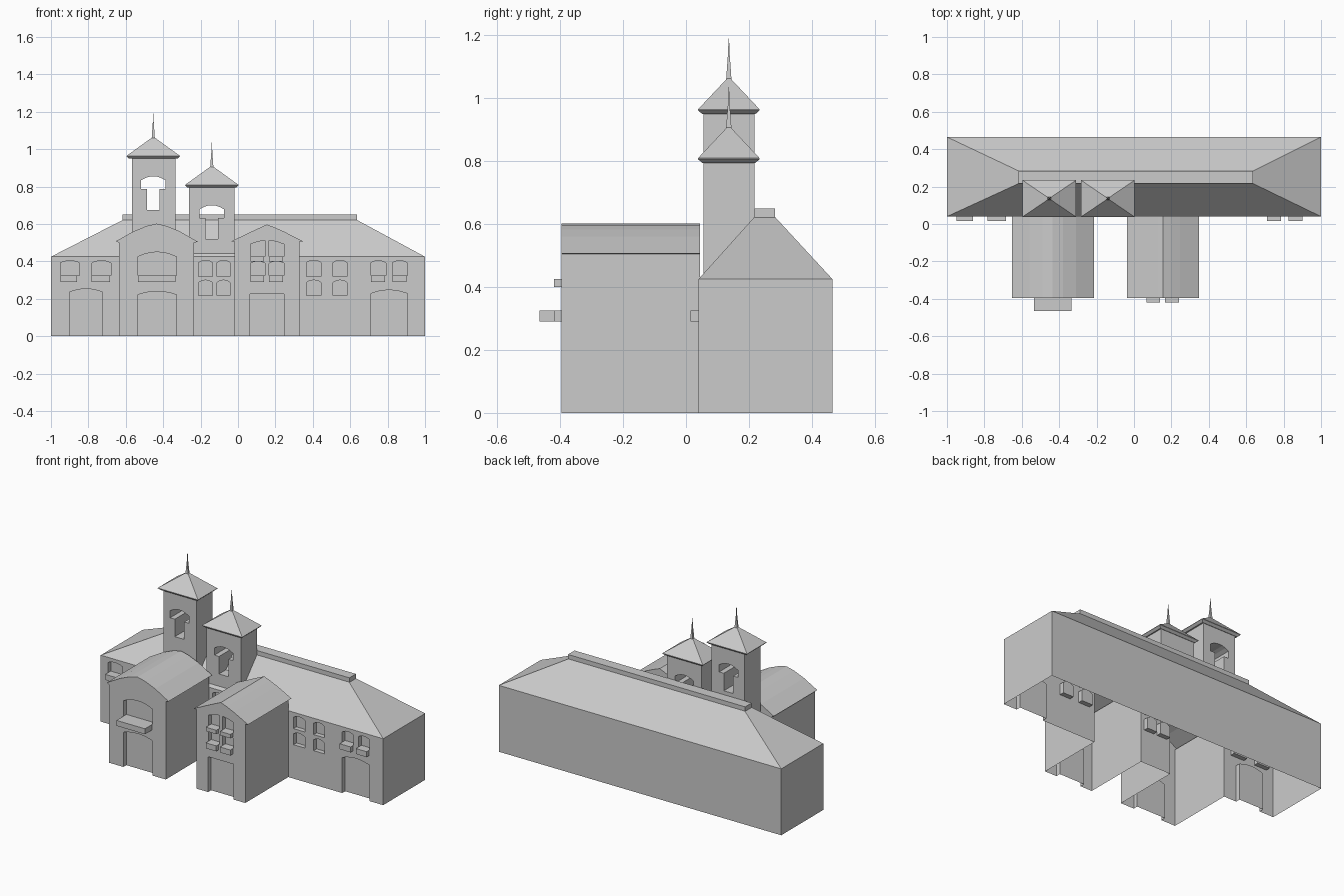
import bpy, bmesh, math

if "Cube" in bpy.data.objects:
    bpy.data.objects.remove(bpy.data.objects["Cube"])

mat = bpy.data.materials.new("stone_grey")
mat.diffuse_color = (0.6, 0.6, 0.6, 1)
mat.use_nodes = True
mat.node_tree.nodes["Principled BSDF"].inputs["Base Color"].default_value = mat.diffuse_color


def make(name, bm, material=True):
    bmesh.ops.recalc_face_normals(bm, faces=bm.faces[:])
    me = bpy.data.meshes.new(name)
    bm.to_mesh(me)
    bm.free()
    ob = bpy.data.objects.new(name, me)
    bpy.context.collection.objects.link(ob)
    if material:
        me.materials.append(mat)
    return ob


def add_prism(bm, pts, y0, y1):
    """Extrude an x-z outline from y0 to y1."""
    a = [bm.verts.new((x, y0, z)) for x, z in pts]
    b = [bm.verts.new((x, y1, z)) for x, z in pts]
    bm.faces.new(a)
    bm.faces.new(b[::-1])
    for i in range(len(pts)):
        j = (i + 1) % len(pts)
        bm.faces.new((a[i], b[i], b[j], a[j]))


def loft(bm, rings):
    """Stack of rectangles (x0, x1, y0, y1, z), capped at both ends."""
    loops = [[bm.verts.new(p) for p in ((x0, y0, z), (x1, y0, z), (x1, y1, z), (x0, y1, z))]
             for x0, x1, y0, y1, z in rings]
    bm.faces.new(loops[0][::-1])
    bm.faces.new(loops[-1])
    for a, b in zip(loops, loops[1:]):
        for i in range(4):
            j = (i + 1) % 4
            bm.faces.new((a[i], a[j], b[j], b[i]))


def box(name, x0, x1, y0, y1, z0, z1):
    bm = bmesh.new()
    loft(bm, [(x0, x1, y0, y1, z0), (x0, x1, y0, y1, z1)])
    return make(name, bm)


def arch(x0, x1, z0, zs, zt, n=6):
    """Opening outline with a shallow arched head from zs up to zt."""
    pts = [(x0, z0), (x1, z0)]
    for i in range(n + 1):
        t = i / n
        pts.append((x1 + (x0 - x1) * t, zs + (zt - zs) * (1 - (2 * t - 1) ** 2)))
    return pts


def boolean(ob, other, op):
    m = ob.modifiers.new("bool", 'BOOLEAN')
    m.operation, m.solver, m.object = op, 'EXACT', other
    dg = bpy.context.evaluated_depsgraph_get()
    me = bpy.data.meshes.new_from_object(ob.evaluated_get(dg))
    ob.modifiers.clear()
    ob.data = me
    bpy.data.objects.remove(other)


Y, YW, D = 0.04, -0.395, 0.03   # main facade, wing facade, recess depth

# Main hall with hipped roof
bm = bmesh.new()
loft(bm, [(-1, 1, Y, 0.465, 0), (-1, 1, Y, 0.465, 0.425), (-0.615, 0.635, 0.217, 0.283, 0.622)])
hall = make("hall", bm)
box("roof_ridge", -0.617, 0.637, 0.217, 0.283, 0.615, 0.65)

# Gabled wings with slight eaves
wings = {
    "left_wing": [(-0.636, 0), (-0.235, 0), (-0.235, 0.5), (-0.215, 0.505), (-0.31, 0.56),
                  (-0.38, 0.589), (-0.435, 0.602), (-0.49, 0.589), (-0.56, 0.56),
                  (-0.653, 0.508), (-0.636, 0.5)],
    "right_wing": [(-0.018, 0), (0.328, 0), (0.328, 0.505), (0.348, 0.507), (0.245, 0.56),
                   (0.195, 0.582), (0.155, 0.597), (0.125, 0.584), (0.08, 0.563),
                   (-0.037, 0.507), (-0.018, 0.505)],
}
for name, pts in wings.items():
    bm = bmesh.new()
    add_prism(bm, pts, YW, Y + 0.004)
    boolean(hall, make(name, bm), 'UNION')

# Recessed windows and doors
bm = bmesh.new()


def recess(y, *a):
    add_prism(bm, arch(*a), y - 0.05, y + D)


outer = [(-0.95, -0.847), (-0.78, -0.68), (0.71, 0.79), (0.825, 0.905)]
for x0, x1 in outer:
    recess(Y, x0, x1, 0.325, 0.392, 0.404)
for x0, x1 in [(-0.21, -0.137), (-0.112, -0.042), (0.365, 0.445), (0.508, 0.583)]:
    recess(Y, x0, x1, 0.32, 0.393, 0.406)
    recess(Y, x0, x1, 0.217, 0.287, 0.3)
recess(Y, -0.9, -0.725, -0.05, 0.236, 0.253)
recess(Y, 0.71, 0.905, -0.05, 0.228, 0.247)
recess(YW, -0.535, -0.33, -0.05, 0.222, 0.24)
recess(YW, -0.535, -0.33, 0.325, 0.425, 0.45)
recess(YW, 0.065, 0.245, -0.05, 0.226, 0.226, 1)
pairs = [(0.067, 0.145), (0.167, 0.245)]
for x0, x1 in pairs:
    recess(YW, x0, x1, 0.325, 0.39, 0.4)
for s in (-1, 1):   # upper pair shares one wide arch
    add_prism(bm, [(0.156 + s * u, z) for u, z in
                   ((0.011, 0.425), (0.089, 0.425), (0.089, 0.492), (0.05, 0.506), (0.011, 0.512))],
              YW - 0.05, YW + D)
boolean(hall, make("recess_cutter", bm), 'DIFFERENCE')

# Leave the building open underneath
bm = bmesh.new()
bm.from_mesh(hall.data)
floor = [f for f in bm.faces if all(abs(v.co.z) < 1e-4 for v in f.verts)]
bmesh.ops.delete(bm, geom=floor, context='FACES')
bm.to_mesh(hall.data)
bm.free()
hall.data.materials.clear()
hall.data.materials.append(mat)

# Window boxes and balcony
for x0, x1 in [(-0.95, -0.86), (-0.782, -0.685), (0.71, 0.787), (0.825, 0.9)]:
    box("window_box", x0, x1, 0.015, Y + D, 0.29, 0.325)
for x0, x1 in [(0.067, 0.14), (0.167, 0.24)]:
    box("window_box", x0, x1, -0.42, YW + D, 0.29, 0.325)
    box("window_box", x0, x1, -0.42, YW + D, 0.4, 0.425)
box("balcony", -0.535, -0.333, -0.465, YW + D, 0.29, 0.325)

# Bell towers with pyramid roofs and spires
for side, x0, x1, cx, top in (("left", -0.567, -0.333, -0.453, 0.955),
                              ("right", -0.262, -0.018, -0.14, 0.8)):
    tower = box(side + "_tower", x0, x1, 0.055, 0.217, 0.432, top)
    bm = bmesh.new()
    zb = top - 0.168
    head = arch(cx - 0.066, cx + 0.066, zb, top - 0.122, top - 0.1)
    stem = [(cx - 0.066, zb), (cx - 0.033, zb), (cx - 0.033, top - 0.28),
            (cx + 0.033, top - 0.28), (cx + 0.033, zb), (cx + 0.066, zb)]
    add_prism(bm, stem + head[2:], 0, 0.3)
    boolean(tower, make("bell_cutter", bm), 'DIFFERENCE')
    tower.data.materials.clear()
    tower.data.materials.append(mat)

    bm = bmesh.new()
    w, d, cy = 0.143, 0.098, 0.136
    loft(bm, [(cx - w + k, cx + w - k, cy - d + k, cy + d - k, z) for k, z in
              ((0.014, top - 0.006), (0, top + 0.006), (0, top + 0.009))]
         + [(cx - 0.002, cx + 0.002, cy - 0.002, cy + 0.002, top + 0.111)])
    make(side + "_tower_roof", bm)

    bm = bmesh.new()
    loft(bm, [(cx - r, cx + r, cy - r, cy + r, top + z) for r, z in
              ((0.009, 0.095), (0.006, 0.14), (0.003, 0.18), (0.0008, 0.235))])
    make(side + "_spire", bm)
